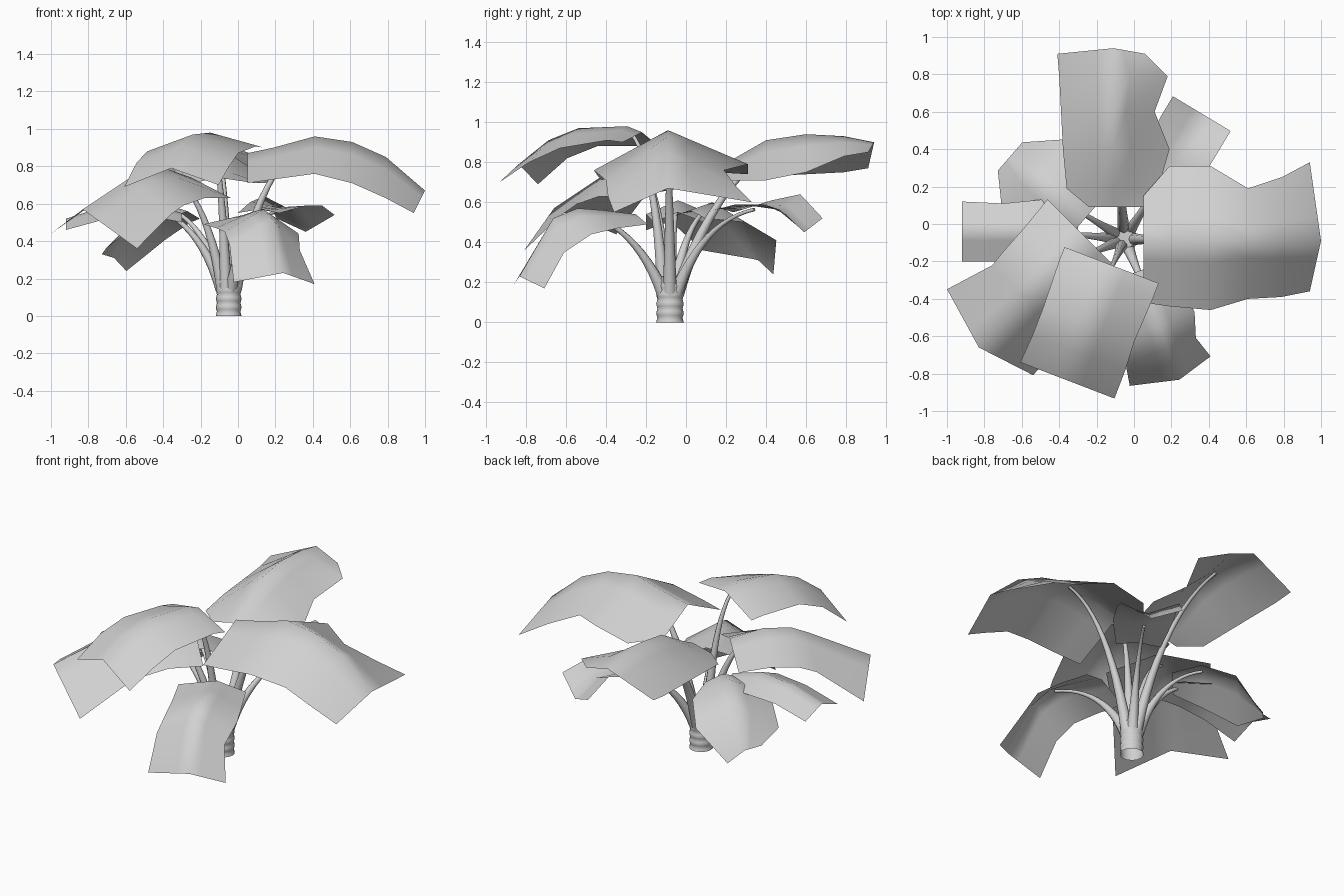
import bpy, bmesh, math
from mathutils import Vector

old = bpy.data.objects.get("Cube")
if old:
    bpy.data.objects.remove(old, do_unlink=True)

grey = bpy.data.materials.new("plain_grey")
grey.use_nodes = True
colour = (0.64, 0.64, 0.64, 1)
grey.diffuse_color = colour
grey.node_tree.nodes["Principled BSDF"].inputs["Base Color"].default_value = colour

CENTRE = Vector((-0.05, -0.08, 0))


def finish(name, bm, angle):
    """Turn a bmesh into a smooth shaded object."""
    mesh = bpy.data.meshes.new(name)
    bm.to_mesh(mesh)
    bm.free()
    mesh.materials.append(grey)
    obj = bpy.data.objects.new(name, mesh)
    bpy.context.collection.objects.link(obj)
    bpy.ops.object.select_all(action='DESELECT')
    obj.select_set(True)
    bpy.context.view_layer.objects.active = obj
    bpy.ops.object.shade_smooth_by_angle(angle=math.radians(angle))


def bridge(bm, rows, closed):
    """Join neighbouring rows of vertices with quads."""
    for a, b in zip(rows, rows[1:]):
        count = len(a)
        for i in range(count if closed else count - 1):
            j = (i + 1) % count
            bm.faces.new((a[i], a[j], b[j], b[i]))


def tube(name, points, radii, sides=8):
    """Loft rings along a path, open at the foot."""
    bm = bmesh.new()
    rings = []
    for i, (p, r) in enumerate(zip(points, radii)):
        along = points[min(i + 1, len(points) - 1)] - points[max(i - 1, 0)]
        turn = along.to_track_quat('Z', 'Y')
        rings.append([])
        for k in range(sides):
            t = math.tau * k / sides
            rim = Vector((r * math.cos(t), r * math.sin(t), 0))
            rings[-1].append(bm.verts.new(p + turn @ rim))
    bridge(bm, rings, True)
    bm.faces.new(rings[-1])
    finish(name, bm, 60)


def stem(name, end):
    """Tapered stalk that rises, then arches out under its leaf."""
    out = Vector((end.x, end.y, 0)) - CENTRE
    start = CENTRE + out.normalized() * 0.035 + Vector((0, 0, 0.14))
    bend = CENTRE + out * 0.38 + Vector((0, 0, end.z * 0.9))
    steps = 12
    points, radii = [], []
    for i in range(steps + 1):
        t = i / steps
        points.append(start * (1 - t) ** 2 + bend * 2 * t * (1 - t) + end * t * t)
        radii.append(0.026 * (1 - t) ** 2 + 0.009)
    tube(name, points, radii)


def leaf(name, origin, heading, tip, rows):
    """Folded sheet; rows hold reach, rib height, widths left and right, drops left and right."""
    bm = bmesh.new()
    a = math.radians(heading)
    ahead = Vector((math.cos(a), math.sin(a), 0))
    left = Vector((-ahead.y, ahead.x, 0))
    base = Vector((*origin, 0))
    grid = []
    for row in rows:
        reach, height, wide_l, wide_r, drop_l, drop_r = row
        push = tip if row is rows[-1] else 0
        line = []
        for k in (1, 0.3, 0, -0.3, -1):
            side = k * (wide_l if k > 0 else wide_r)
            p = base + ahead * (reach + push * (1 - abs(k))) + left * side
            p.z = height - abs(k) * (drop_l if k > 0 else drop_r)
            line.append(bm.verts.new(p))
        grid.append(line)
    bridge(bm, grid, False)
    bm.normal_update()
    if sum(f.normal.z for f in bm.faces) < 0:
        bmesh.ops.reverse_faces(bm, faces=bm.faces[:])
    finish(name + "_leaf", bm, 70)
    # The stalk meets the rib at its highest point
    top = max(rows, key=lambda row: row[1])
    end = base + ahead * top[0]
    end.z = top[1] - 0.016
    stem(name + "_stem", end)


# Ringed trunk
path, girth = [], []
for i in range(17):
    path.append(CENTRE + Vector((0, 0, i * 0.0115)))
    girth.append(0.066 + 0.003 * math.cos(i * math.pi / 2))
path.append(CENTRE + Vector((0, 0, 0.23)))
girth.append(0.052)
tube("trunk", path, girth, 16)

# Upper leaves
leaf("upper_left", (0.05, -0.09), 0, 0.06, (
    (0, 0.87, 0.24, 0.33, 0.12, 0.16),
    (0.14, 0.9, 0.4, 0.35, 0.16, 0.17),
    (0.36, 0.96, 0.4, 0.37, 0.17, 0.2),
    (0.56, 0.93, 0.28, 0.31, 0.17, 0.22),
    (0.74, 0.85, 0.34, 0.3, 0.17, 0.22),
    (0.89, 0.67, 0.42, 0.27, 0.07, 0.12)))
leaf("upper_back", (-0.11, 0.09), 90, 0.03, (
    (0, 0.74, 0.13, 0.2, 0.03, 0.03),
    (0.1, 0.79, 0.25, 0.24, 0.08, 0.08),
    (0.31, 0.91, 0.27, 0.3, 0.18, 0.2),
    (0.51, 0.94, 0.28, 0.22, 0.2, 0.19),
    (0.7, 0.93, 0.29, 0.29, 0.18, 0.1),
    (0.82, 0.9, 0.3, 0.17, 0.13, 0.05)))
leaf("upper_front", (-0.12, -0.22), 249, 0, (
    (0, 0.95, 0.27, 0.27, 0.05, 0.08),
    (0.08, 0.98, 0.27, 0.27, 0.07, 0.1),
    (0.34, 0.97, 0.26, 0.26, 0.1, 0.09),
    (0.5, 0.91, 0.27, 0.26, 0.11, 0.09),
    (0.66, 0.79, 0.27, 0.27, 0.09, 0.1)))

# Middle leaf
leaf("middle_right", (-0.25, -0.08), 225, 0.1, (
    (0, 0.74, 0.3, 0.3, 0.11, 0.08),
    (0.2, 0.79, 0.3, 0.28, 0.16, 0.12),
    (0.36, 0.78, 0.3, 0.27, 0.19, 0.13),
    (0.46, 0.74, 0.3, 0.26, 0.2, 0.13),
    (0.72, 0.57, 0.31, 0.34, 0.21, 0.13)))

# Lower leaves
leaf("lower_right", (-0.3, -0.04), 180, 0, (
    (0, 0.55, 0.12, 0.13, 0.05, 0.05),
    (0.2, 0.61, 0.16, 0.17, 0.07, 0.07),
    (0.4, 0.59, 0.16, 0.15, 0.07, 0.07),
    (0.62, 0.52, 0.16, 0.16, 0.06, 0.05)))
leaf("lower_back_right", (-0.27, 0.02), 139, 0, (
    (0, 0.56, 0.15, 0.1, 0.04, 0.04),
    (0.17, 0.6, 0.24, 0.22, 0.12, 0.1),
    (0.37, 0.52, 0.24, 0.25, 0.16, 0.11),
    (0.52, 0.31, 0.1, 0.1, -0.02, 0.07)))
leaf("lower_back_left", (0.11, 0.17), 59, 0, (
    (0, 0.57, 0.13, 0.13, 0.02, 0.02),
    (0.2, 0.58, 0.17, 0.18, -0.03, -0.01),
    (0.36, 0.56, 0.18, 0.18, -0.08, -0.03),
    (0.49, 0.45, 0.18, 0.18, -0.07, -0.09)))
leaf("lower_front", (0.03, -0.25), 290, 0.06, (
    (0, 0.54, 0.17, 0.23, 0.05, 0.05),
    (0.17, 0.56, 0.19, 0.22, 0.09, 0.09),
    (0.31, 0.57, 0.2, 0.22, 0.13, 0.12),
    (0.44, 0.52, 0.16, 0.24, 0.17, 0.14),
    (0.56, 0.23, 0.2, 0.26, 0.06, 0.05)))
